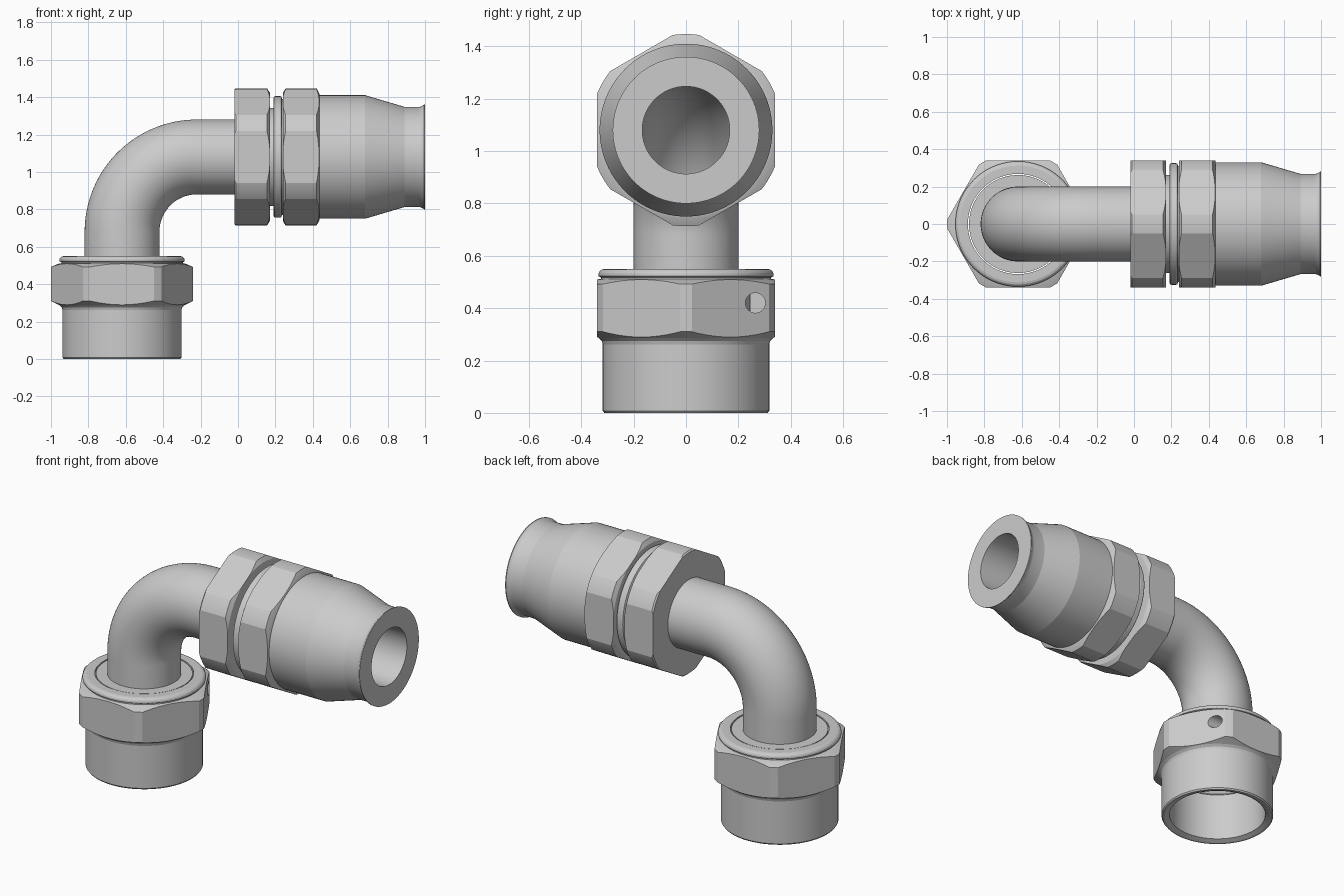
import bpy, bmesh, math
from mathutils import Vector

if "Cube" in bpy.data.objects:
    bpy.data.objects.remove(bpy.data.objects["Cube"])

NX, EZ = -0.62, 1.08        # nut axis x, hose-end axis z
SEG = 96


def about_nut(r, a, h):
    return Vector((NX + r * math.cos(a), r * math.sin(a), h))


def about_end(r, a, h):
    return Vector((h, r * math.sin(a), EZ + r * math.cos(a)))


def about_hole(r, a, h):
    return Vector((h, 0.265 + r * math.cos(a), 0.42 + r * math.sin(a)))


def loft(name, rings, closed=True):
    """Bridge rings of points; either join last to first or cap both ends."""
    bm = bmesh.new()
    vs = [[bm.verts.new(p) for p in ring] for ring in rings]
    n = len(rings[0])
    for i in range(len(vs) if closed else len(vs) - 1):
        a, b = vs[i], vs[(i + 1) % len(vs)]
        for j in range(n):
            k = (j + 1) % n
            bm.faces.new((a[j], a[k], b[k], b[j]))
    if not closed:
        bm.faces.new(vs[0])
        bm.faces.new(vs[-1])
    bmesh.ops.recalc_face_normals(bm, faces=bm.faces)
    me = bpy.data.meshes.new(name)
    bm.to_mesh(me)
    bm.free()
    ob = bpy.data.objects.new(name, me)
    bpy.context.collection.objects.link(ob)
    return ob


def lathe(name, profile, place, seg=SEG, closed=True):
    angles = [math.tau * j / seg for j in range(seg)]
    return loft(name, [[place(r, a, h) for a in angles] for r, h in profile], closed)


def cut(ob, cutter, operation):
    mod = ob.modifiers.new("cut", 'BOOLEAN')
    mod.object, mod.operation, mod.solver = cutter, operation, 'EXACT'
    dg = bpy.context.evaluated_depsgraph_get()
    me = bpy.data.meshes.new_from_object(ob.evaluated_get(dg))
    ob.modifiers.clear()
    ob.data = me
    bpy.data.objects.remove(cutter)


def smooth(ob, deg=15):
    bpy.ops.object.select_all(action='DESELECT')
    ob.select_set(True)
    bpy.context.view_layer.objects.active = ob
    bpy.ops.object.shade_smooth_by_angle(angle=math.radians(deg))


def hex_prism(place, h0, h1):
    r = 0.34 / math.cos(math.pi / 6)
    return lathe("hex_cutter", [(r, h0), (r, h1)], place, 6, False)


# Swivel nut: turned profile trimmed to a hexagon, with a wire hole
nut = lathe("swivel_nut", [
    (0.30, 0), (0.312, 0), (0.318, 0.008), (0.318, 0.262), (0.322, 0.275),
    (0.335, 0.287), (0.38, 0.31), (0.38, 0.492), (0.338, 0.51), (0.325, 0.512),
    (0.325, 0.517), (0.333, 0.521), (0.335, 0.527), (0.334, 0.534), (0.330, 0.541),
    (0.323, 0.547), (0.312, 0.55), (0.268, 0.55), (0.268, 0.3), (0.273, 0.3),
    (0.273, 0.012)], about_nut)
cut(nut, hex_prism(about_nut, -0.1, 0.7), 'INTERSECT')
cut(nut, lathe("hole_cutter", [(0.038, NX + 0.11), (0.038, 0)], about_hole, 32, False),
    'DIFFERENCE')
smooth(nut)

# Flared sleeve inside the nut
smooth(lathe("flare_sleeve", [
    (0.168, 0.43), (0.262, 0.30), (0.262, 0.548), (0.19, 0.548), (0.19, 0.44)], about_nut))

# Bent tube: straight, quarter bend, straight, hollow
path = [(NX, 0.43, 0)]
for i in range(33):
    t = math.pi / 2 * i / 32
    path.append((-0.22 - 0.4 * math.cos(t), 0.68 + 0.4 * math.sin(t), t))
path.append((0.0, EZ, math.pi / 2))


def tube_ring(x, z, t, r):
    angles = [math.tau * j / SEG for j in range(SEG)]
    return [Vector((x - r * math.cos(a) * math.cos(t), r * math.sin(a),
                    z + r * math.cos(a) * math.sin(t))) for a in angles]


smooth(loft("bent_tube", [tube_ring(*p, 0.2) for p in path]
            + [tube_ring(*p, 0.167) for p in reversed(path)]))

# Hose end: two hexes, collar and tapered socket in one turned profile
end = lathe("hose_end", [
    (0.167, -0.02), (0.36, -0.02), (0.367, -0.012), (0.367, 0.155), (0.343, 0.17),
    (0.262, 0.17), (0.262, 0.19), (0.315, 0.19), (0.322, 0.193), (0.325, 0.2),
    (0.325, 0.225), (0.322, 0.232), (0.31, 0.235), (0.31, 0.24), (0.343, 0.24),
    (0.367, 0.255), (0.367, 0.42), (0.338, 0.435), (0.33, 0.437), (0.33, 0.68),
    (0.268, 0.89), (0.267, 0.965), (0.269, 0.975), (0.274, 0.987), (0.28, 0.995),
    (0.28, 1.0), (0.167, 1.0)], about_end)
cut(end, hex_prism(about_end, -0.2, 1.2), 'INTERSECT')
smooth(end)
